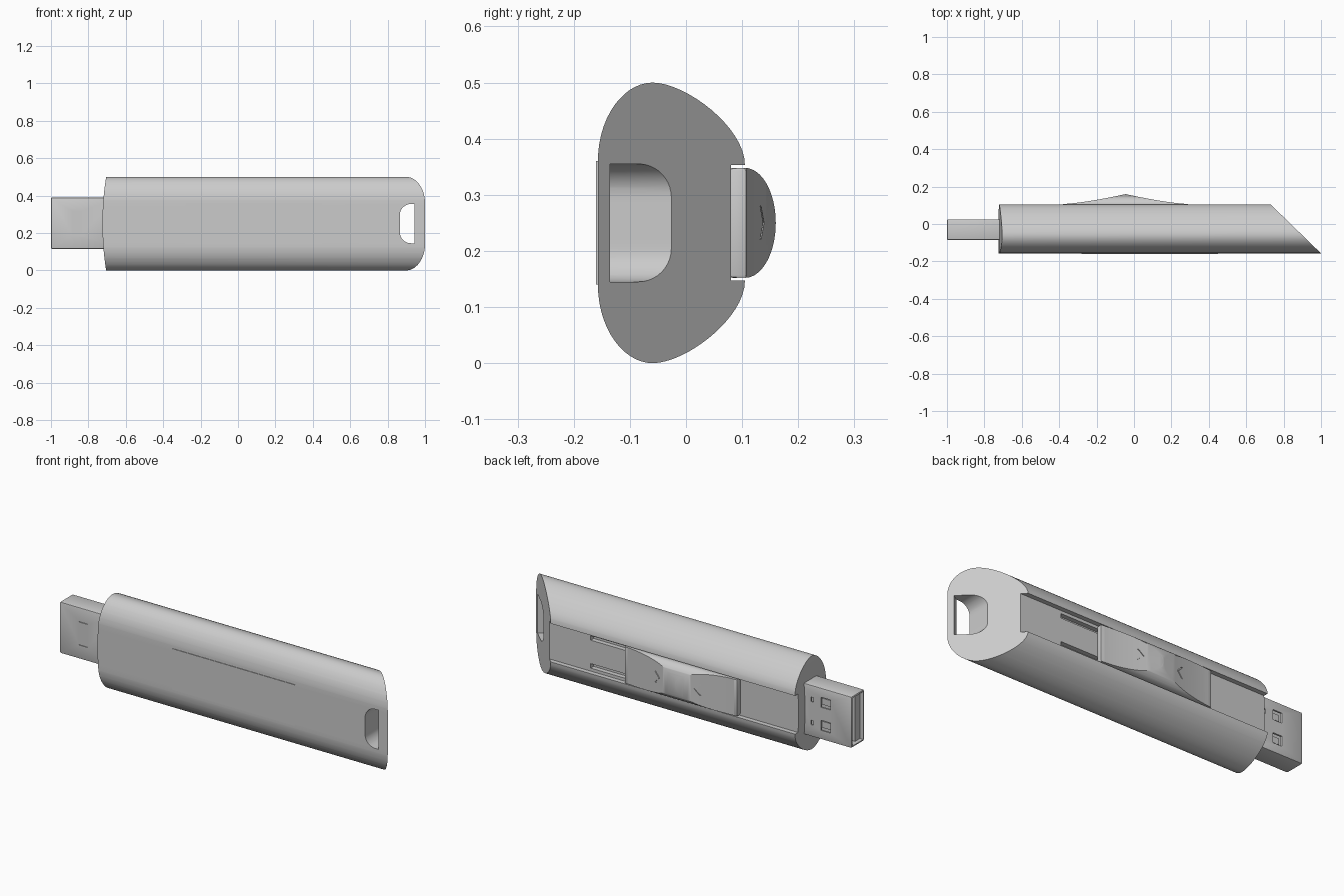
import bpy, bmesh, math
from mathutils import Vector

cube = bpy.data.objects.get("Cube")
if cube:
    bpy.data.objects.remove(cube, do_unlink=True)

grey = bpy.data.materials.new("light_grey")
grey.use_nodes = True
grey.diffuse_color = (0.6, 0.6, 0.6, 1)
grey.node_tree.nodes["Principled BSDF"].inputs["Base Color"].default_value = (0.6, 0.6, 0.6, 1)

MID = 0.25  # height of the long axis


def finish(name, bm):
    bmesh.ops.recalc_face_normals(bm, faces=bm.faces)
    mesh = bpy.data.meshes.new(name)
    bm.to_mesh(mesh)
    bm.free()
    mesh.materials.append(grey)
    obj = bpy.data.objects.new(name, mesh)
    bpy.context.collection.objects.link(obj)
    return obj


def prism_mesh(pts, axis, lo, hi, far=None):
    """Extrude a profile along an axis, optionally lofting to a second profile."""
    place = {"x": lambda p, d: (d, p[0], p[1]),
             "y": lambda p, d: (p[0], d, p[1]),
             "z": lambda p, d: (p[0], p[1], d)}[axis]
    bm = bmesh.new()
    a = [bm.verts.new(place(p, lo)) for p in pts]
    b = [bm.verts.new(place(p, hi)) for p in (far or pts)]
    bm.faces.new(a)
    bm.faces.new(b[::-1])
    for i in range(len(a)):
        j = (i + 1) % len(a)
        bm.faces.new((a[i], a[j], b[j], b[i]))
    bmesh.ops.recalc_face_normals(bm, faces=bm.faces)
    return bm


def prism(name, *args, **kw):
    return finish(name, prism_mesh(*args, **kw))


def box(name, x0, x1, y0, y1, z0, z1):
    return prism(name, [(x0, y0), (x1, y0), (x1, y1), (x0, y1)], "z", z0, z1)


def activate(obj):
    bpy.ops.object.select_all(action="DESELECT")
    obj.select_set(True)
    bpy.context.view_layer.objects.active = obj


def boolean(obj, cutter, operation="DIFFERENCE"):
    activate(obj)
    mod = obj.modifiers.new("cut", "BOOLEAN")
    mod.operation = operation
    mod.solver = "EXACT"
    mod.object = cutter
    bpy.ops.object.modifier_apply(modifier=mod.name)
    bpy.data.objects.remove(cutter, do_unlink=True)


def bevel(obj, width, segments=2):
    activate(obj)
    mod = obj.modifiers.new("bevel", "BEVEL")
    mod.width = width
    mod.segments = segments
    bpy.ops.object.modifier_apply(modifier=mod.name)


def smooth(obj):
    activate(obj)
    bpy.ops.object.shade_smooth_by_angle(angle=math.radians(30))


def bezier(p, n):
    out = []
    for i in range(n + 1):
        t = i / n
        w = ((1 - t) ** 3, 3 * t * (1 - t) ** 2, 3 * t * t * (1 - t), t ** 3)
        out.append(tuple(sum(w[k] * p[k][c] for k in range(4)) for c in (0, 1)))
    return out


# Body: D-shaped section with a slider channel along the back
FRONT, BACK, FLOOR = -0.157, 0.105, 0.08
half = bezier([(FRONT, 0.11), (FRONT, 0.19), (-0.11, 0.25), (-0.06, 0.25)], 14)
half += bezier([(-0.06, 0.25), (0, 0.25), (BACK, 0.17), (BACK, 0.103)], 16)[1:]
half.append((FLOOR, 0.103))
section = [(y, MID + h) for y, h in half] + [(y, MID - h) for y, h in reversed(half)]
bm = prism_mesh(section, "x", -0.725, 1.1)

# slanted tail end
res = bmesh.ops.bisect_plane(bm, geom=bm.verts[:] + bm.edges[:] + bm.faces[:],
                             plane_co=(0.73, BACK, 0), plane_no=(1, 1.03, 0), clear_outer=True)
rim = [e for e in res["geom_cut"] if isinstance(e, bmesh.types.BMEdge)]
bmesh.ops.contextual_create(bm, geom=rim)

# gently bowed plug end
for i in range(1, 16):
    bmesh.ops.bisect_plane(bm, geom=bm.verts[:] + bm.edges[:] + bm.faces[:],
                           plane_co=(0, 0, i / 32 + 0.0007), plane_no=(0, 0, 1))
for v in bm.verts:
    if v.co.x < -0.72:
        v.co.x += 0.02 * ((v.co.z - MID) / 0.25) ** 2
body = finish("body", bm)


# Lanyard hole through the tail
def d_profile(right):
    left, r, h = 0.865, 0.06, 0.105
    arc = [(left + r - r * math.sin(a), h - r + r * math.cos(a))
           for a in (math.pi / 2 * k / 10 for k in range(11))]
    top = [(right, h)] + arc
    return [(x, MID + z) for x, z in top] + [(x, MID - z) for x, z in reversed(top)]


boolean(body, prism("hole_cutter", d_profile(0.9355), "y", -0.163, 0.1, far=d_profile(1.33)))

# Guide slits in the channel floor
for side in (-1, 1):
    z = MID + side * 0.075
    boolean(body, box("slit_cutter", 0.2, 0.51, 0.055, 0.1, z - 0.012, z + 0.012))
smooth(body)

# Front label plate
box("label_plate", -0.28, 0.45, -0.16, FRONT + 0.002, 0.14, 0.36)

# Slider base and its domed thumb grip with two scoops meeting at a ridge
PEAK, REACH = -0.045, 0.335
base = box("slider_base", PEAK - REACH, PEAK + REACH, FLOOR - 0.002, 0.108, 0.152, 0.348)
bevel(base, 0.005)
smooth(base)


def scoop(t):
    return 0.107 + 0.053 * (1 - abs(t)) ** 1.4


dome = [(0.105 + 0.055 * math.sin(a), MID + 0.098 * math.cos(a))
        for a in (math.pi * k / 32 for k in range(33))]
grip = prism("slider_grip", [(0.09, 0.348)] + dome + [(0.09, 0.152)], "x",
             PEAK - REACH + 0.002, PEAK + REACH - 0.002)
top = [(PEAK + REACH * k / 16, scoop(k / 16)) for k in range(-16, 17)]
ends = [(PEAK + REACH, 0.07), (PEAK - REACH, 0.07)]
boolean(grip, prism("scoop_cutter", top + ends, "z", 0.1, 0.4), "INTERSECT")

# Engraved arrows pointing at the ridge
for side in (-1, 1):
    w, d, h = 0.009, 0.03, 0.03
    arrow = [(0, 0), (side * d, h), (side * (d + w), h),
             (side * w, 0), (side * (d + w), -h), (side * d, -h)]
    cutter = prism("arrow_cutter", arrow, "y", -0.004, 0.02)
    cutter.location = Vector((PEAK + side * 0.1, scoop(0.3), MID))
    cutter.rotation_euler.z = -side * 0.19
    bpy.context.view_layer.update()
    boolean(grip, cutter)
smooth(grip)

# Plug: hollow metal sleeve with latch windows
Y0, Y1, Z0, Z1, WALL = -0.085, 0.025, 0.115, 0.39, 0.009
plug = box("plug_sleeve", -1, -0.65, Y0, Y1, Z0, Z1)
bevel(plug, 0.006)
boolean(plug, box("cavity_cutter", -1.05, -0.72, Y0 + WALL, Y1 - WALL, Z0 + WALL, Z1 - WALL))
centre = (Z0 + Z1) / 2
for side in (-1, 1):
    z = centre + side * 0.062
    boolean(plug, box("window_cutter", -0.875, -0.82, Y1 - 0.02, Y1 + 0.02, z - 0.027, z + 0.027))
    boolean(plug, box("notch_cutter", -0.775, -0.76, Y1 - 0.02, Y1 + 0.02, z - 0.012, z + 0.012))
    boolean(plug, box("slot_cutter", -0.885, -0.835, Y0 - 0.02, Y0 + 0.004, z - 0.002, z + 0.002))
    # spring tab behind each window
    box("latch_spring", -0.868, -0.8, Y1 - 0.017, Y1 - 0.012, z - 0.017, z + 0.017)
smooth(plug)

# Contact tongue inside the sleeve
box("contact_tongue", -0.98, -0.7, Y0 + WALL - 0.001, -0.035, Z0 + WALL - 0.001, Z1 - WALL + 0.001)
